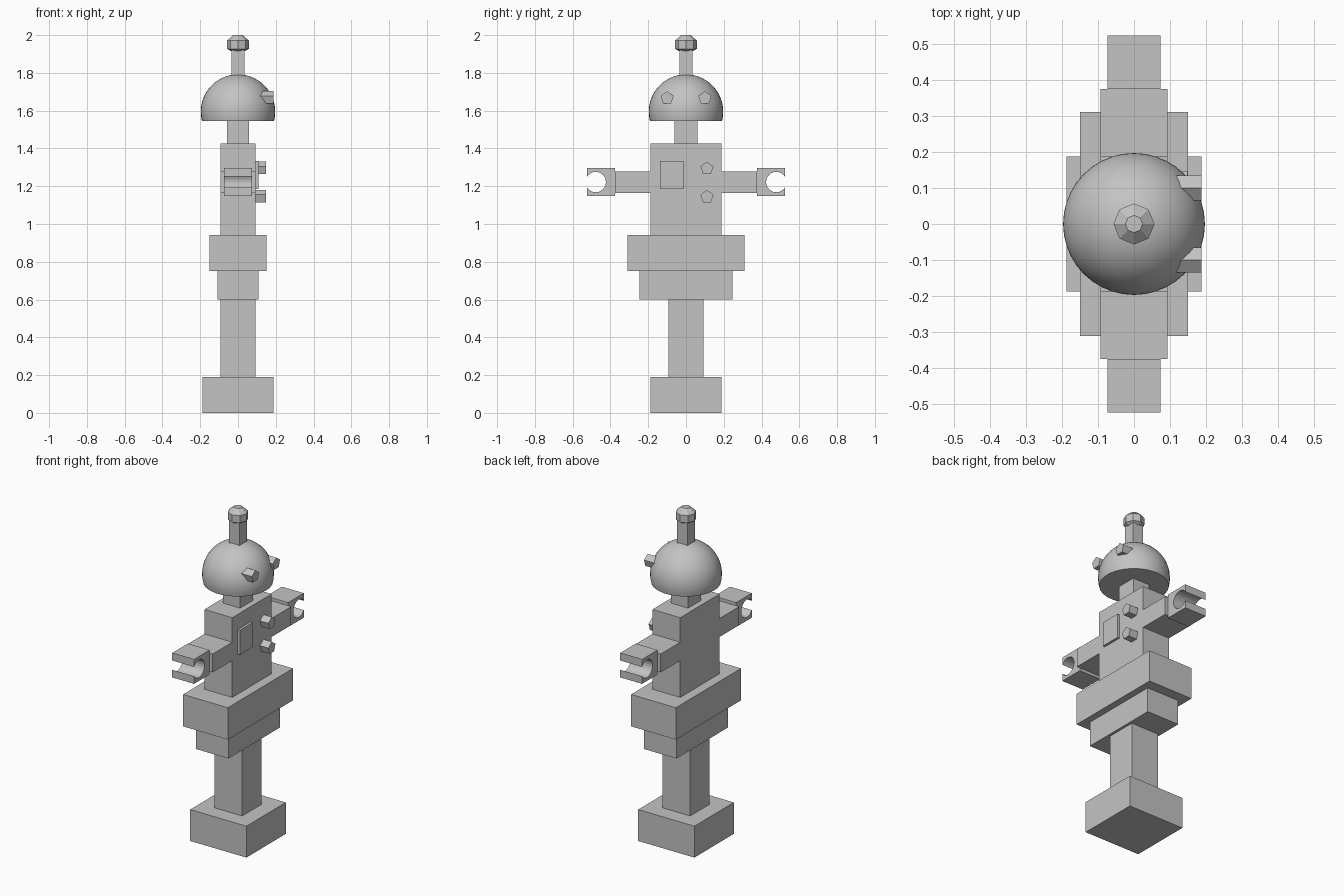
import bpy, bmesh
from math import sin, cos, pi, acos, asin, radians

cube = bpy.data.objects.get("Cube")
if cube:
    bpy.data.objects.remove(cube)

GREY = (0.55, 0.55, 0.55, 1)
grey = bpy.data.materials.new("plain grey")
grey.use_nodes = True
grey.diffuse_color = GREY
grey.node_tree.nodes["Principled BSDF"].inputs["Base Color"].default_value = GREY


def finish(name, bm):
    bmesh.ops.recalc_face_normals(bm, faces=bm.faces)
    mesh = bpy.data.meshes.new(name)
    bm.to_mesh(mesh)
    bm.free()
    mesh.materials.append(grey)
    obj = bpy.data.objects.new(name, mesh)
    bpy.context.collection.objects.link(obj)
    return obj


def prism(name, outline, x0, x1):
    """Extrude a (y, z) outline along x."""
    bm = bmesh.new()
    face = bm.faces.new([bm.verts.new((x0, y, z)) for y, z in outline])
    new = bmesh.ops.extrude_face_region(bm, geom=[face])["geom"]
    verts = [v for v in new if isinstance(v, bmesh.types.BMVert)]
    bmesh.ops.translate(bm, verts=verts, vec=(x1 - x0, 0, 0))
    return finish(name, bm)


def box(name, x0, x1, y0, y1, z0, z1):
    return prism(name, [(y0, z0), (y1, z0), (y1, z1), (y0, z1)], x0, x1)


def block(name, hx, hy, z0, z1):
    return box(name, -hx, hx, -hy, hy, z0, z1)


def peg(name, y, z, r, x0, x1):
    """Five-sided peg pointing along +x, one corner up."""
    angles = [pi / 2 + i * 2 * pi / 5 for i in range(5)]
    return prism(name, [(y + r * cos(a), z + r * sin(a)) for a in angles], x0, x1)


def lathe(name, profile, sides):
    """Turn an (r, z) profile around z, capping open ends."""
    bm = bmesh.new()
    rings = []
    for r, z in profile:
        count = sides if r > 1e-4 else 1
        rings.append([bm.verts.new((r * cos(2 * pi * i / sides),
                                    r * sin(2 * pi * i / sides), z))
                      for i in range(count)])
    for a, b in zip(rings, rings[1:]):
        for i in range(sides):
            j = (i + 1) % sides
            if len(b) == 1:
                bm.faces.new((a[i], a[j], b[0]))
            else:
                bm.faces.new((a[i], a[j], b[j], b[i]))
    for ring in (rings[0], rings[-1]):
        if len(ring) > 1:
            bm.faces.new(ring)
    return finish(name, bm)


# Stacked body blocks
block("base", 0.188, 0.188, 0, 0.19)
block("leg", 0.093, 0.093, 0.19, 0.6)
block("lower_hip", 0.109, 0.247, 0.6, 0.75)
block("upper_hip", 0.15, 0.311, 0.75, 0.943)
block("torso", 0.093, 0.188, 0.943, 1.425)
block("neck", 0.057, 0.062, 1.425, 1.56)

# Domed head, a sphere cut a little below its middle
R, CENTRE, BOTTOM = 0.197, 1.595, 1.545
low = asin((BOTTOM - CENTRE) / R)
steps = 16
arc = [low + (pi / 2 - low) * i / steps for i in range(steps + 1)]
head = lathe("head", [(R * cos(a), CENTRE + R * sin(a)) for a in arc], 40)
bpy.context.view_layer.objects.active = head
head.select_set(True)
bpy.ops.object.shade_smooth_by_angle(angle=radians(35))
head.select_set(False)

# Antenna with a faceted knob
block("antenna", 0.035, 0.035, 1.77, 1.92)
lathe("antenna_knob", [(0.024, 1.908), (0.057, 1.927), (0.057, 1.972), (0.024, 2.0)], 8)

# Eyes, chest buttons and chest panel
for side, y in (("right", -0.1), ("left", 0.1)):
    peg(side + "_eye", y, 1.667, 0.036, 0.08, 0.187)
for place, z in (("upper", 1.294), ("lower", 1.144)):
    peg(place + "_button", 0.111, z, 0.036, 0.09, 0.149)
box("chest_panel", 0.09, 0.108, -0.137, -0.013, 1.185, 1.333)

# Arms with open gripping hands
TIP, WRIST, GRIP, HOLE, Z = 0.524, 0.375, 0.478, 0.054, 1.222
gap = acos((TIP - GRIP) / HOLE)
turns = 20
grip = [gap + (2 * pi - 2 * gap) * i / turns for i in range(turns + 1)]
for side, s in (("left", 1), ("right", -1)):
    box(side + "_arm", -0.093, 0.093, s * 0.18, s * WRIST, 1.165, 1.277)
    outline = [(GRIP + HOLE * cos(a), Z + HOLE * sin(a)) for a in grip]
    outline += [(TIP, Z - 0.074), (WRIST, Z - 0.074), (WRIST, Z + 0.074), (TIP, Z + 0.074)]
    prism(side + "_hand", [(s * y, z) for y, z in outline], -0.073, 0.073)
